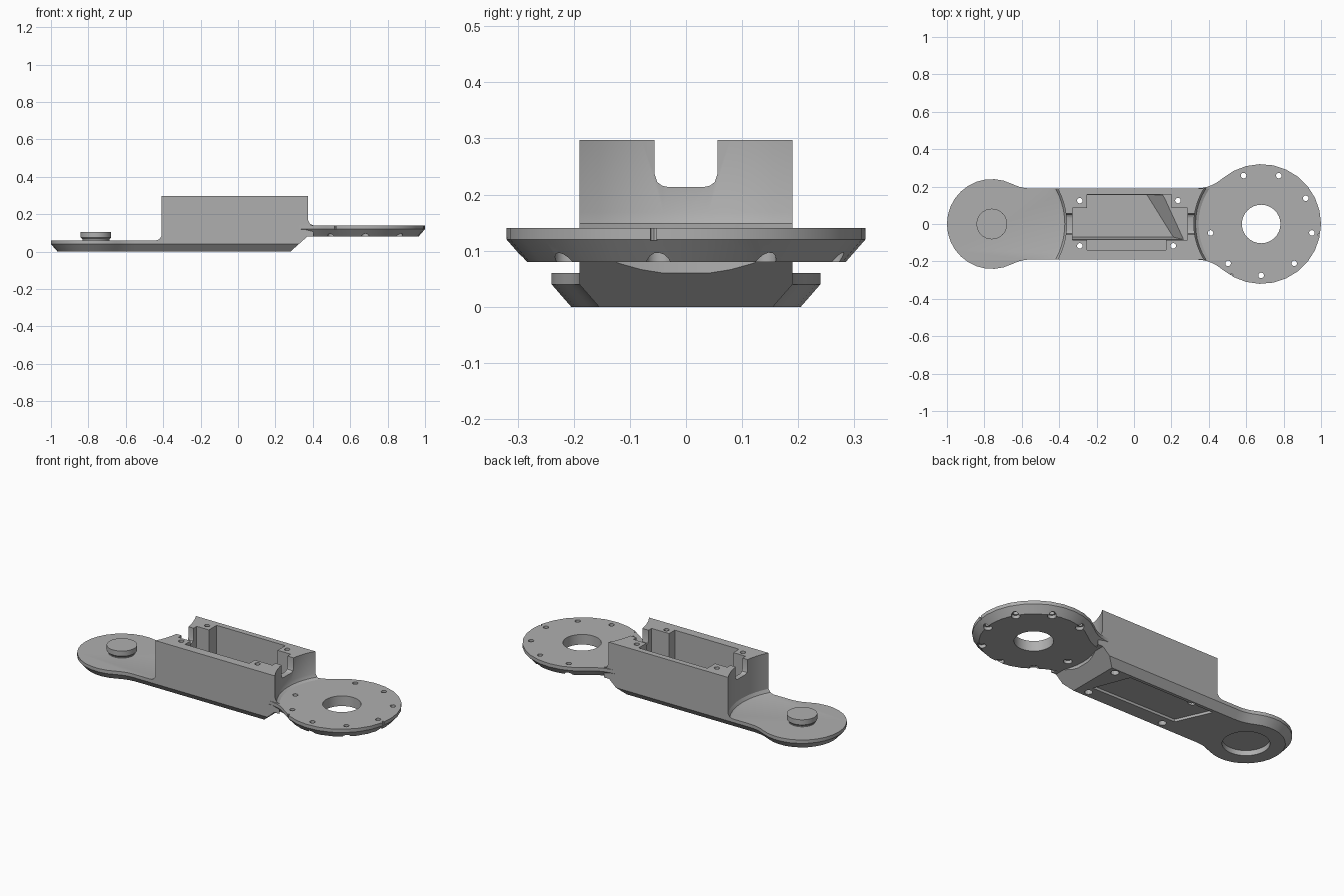
import bpy
import bmesh
from math import sin, cos, pi, sqrt, atan2, asin, radians

cube = bpy.data.objects.get("Cube")
if cube:
    bpy.data.objects.remove(cube, do_unlink=True)

grey = bpy.data.materials.new("plain grey")
grey.use_nodes = True
grey.diffuse_color = (0.43, 0.43, 0.43, 1)
grey.node_tree.nodes["Principled BSDF"].inputs["Base Color"].default_value = grey.diffuse_color

SMALL_X, BIG_X, HALF = -0.76, 0.68, 0.19


def loft(name, rings):
    """Solid through stacked outlines, each given as (points, z)."""
    bm = bmesh.new()
    loops = [[bm.verts.new((x, y, z)) for x, y in pts] for pts, z in rings]
    for a, b in zip(loops, loops[1:]):
        for i in range(len(a)):
            j = (i + 1) % len(a)
            bm.faces.new((a[i], a[j], b[j], b[i]))
    bm.faces.new(loops[0][::-1])
    bm.faces.new(loops[-1])
    bmesh.ops.recalc_face_normals(bm, faces=bm.faces)
    mesh = bpy.data.meshes.new(name)
    bm.to_mesh(mesh)
    bm.free()
    mesh.materials.append(grey)
    ob = bpy.data.objects.new(name, mesh)
    bpy.context.collection.objects.link(ob)
    return ob


def combine(target, tool, operation="DIFFERENCE"):
    """Apply a boolean and discard the tool."""
    mod = target.modifiers.new("combine", "BOOLEAN")
    mod.object, mod.operation, mod.solver = tool, operation, "EXACT"
    bpy.context.view_layer.update()
    graph = bpy.context.evaluated_depsgraph_get()
    mesh = bpy.data.meshes.new_from_object(target.evaluated_get(graph))
    target.modifiers.clear()
    target.data = mesh
    bpy.data.objects.remove(tool, do_unlink=True)


def circle(x, y, r, n=24):
    return [(x + r * cos(2 * pi * i / n), y + r * sin(2 * pi * i / n)) for i in range(n)]


def drill(target, x, y, r, z0, z1, n=20):
    combine(target, loft("drill", [(circle(x, y, r, n), z0), (circle(x, y, r, n), z1)]))


def rect(x0, x1, y0, y1):
    return [(x0, y0), (x1, y0), (x1, y1), (x0, y1)]


def paddle(cx, side, r, blend, x_end, inset=0, n=10):
    """Round end that flows into a straight arm; side is the arm's x direction."""
    d = sqrt((r + blend) ** 2 - (HALF + blend) ** 2)
    phi = atan2(HALF + blend, d)
    half = []
    for i in range(n + 1):
        a = pi + (phi - pi) * i / n
        half.append((cx + side * (r - inset) * cos(a), (r - inset) * sin(a)))
    for i in range(1, 6):
        a = phi + pi + (pi / 2 - phi) * i / 5
        half.append((cx + side * (d + (blend + inset) * cos(a)),
                     HALF + blend + (blend + inset) * sin(a)))
    half.append((x_end, HALF - inset))
    return half + [(x, -y) for x, y in half[:0:-1]]


def housing_outline(r_left, r_right, n=10):
    """Straight sides, ends hollowed concentric with the two round ends."""
    pts = []
    for cx, r, side in ((SMALL_X, r_left, 1), (BIG_X, r_right, -1)):
        a = asin(HALF / r)
        for i in range(n + 1):
            t = a - 2 * a * i / n
            pts.append((cx + side * r * cos(t), side * r * sin(t)))
    return pts


# Lower arm with the small round end
arm = loft("arm_link", [(paddle(SMALL_X, 1, 0.24, 0.226, 0.5, inset), z)
                        for inset, z in ((0.035, 0), (0, 0.04), (0, 0.06))])

# Housing with filleted feet
housing = loft("housing", [(housing_outline(a, b), z) for z, a, b in (
    (0.045, 0.375, 0.335), (0.06, 0.375, 0.335), (0.067, 0.39, 0.335),
    (0.085, 0.40, 0.335), (0.14, 0.40, 0.335), (0.148, 0.40, 0.351),
    (0.168, 0.40, 0.36), (0.297, 0.40, 0.36))])
combine(arm, housing, "UNION")

# Sloped underside leading up to the big round end
combine(arm, loft("slope_cutter", [(rect(0.224, 0.9, -0.4, 0.4), -0.05),
                                   (rect(0.37, 0.9, -0.4, 0.4), 0.08)]))
big_end = loft("big_end", [(paddle(BIG_X, -1, 0.32, 0.216, 0.325, inset), z)
                           for inset, z in ((0.035, 0.08), (0, 0.12), (0, 0.14))])
combine(arm, big_end, "UNION")

# Deep pocket with a slanted ramp end
deep = [([(-0.33, y), (xf, y), (xb, 0.155), (-0.25, 0.155), (-0.25, 0.085), (-0.33, 0.085)], z)
        for y, xf, xb, z in ((-0.07, 0.21, 0.07, 0.04), (-0.085, 0.27, 0.16, 0.105))]
combine(arm, loft("pocket_cutter", deep))

# Upper pocket leaving a screw post in each corner
post_outline = [(-0.33, -0.085), (-0.25, -0.085), (-0.25, -0.138), (0.17, -0.138),
                (0.17, -0.085), (0.285, -0.085), (0.285, 0.085), (0.2, 0.085),
                (0.2, 0.157), (-0.25, 0.157), (-0.25, 0.085), (-0.33, 0.085)]
combine(arm, loft("pocket_cutter", [(post_outline, 0.1), (post_outline, 0.4)]))

# Cable notch with rounded floor through both end walls
notch = [(rect(-0.5, 0.5, -w, w), z) for w, z in (
    (0.03, 0.213), (0.042, 0.2155), (0.051, 0.222), (0.056, 0.237), (0.056, 0.4))]
combine(arm, loft("notch_cutter", notch))

# Shallow slanted panel recess underneath
panel = [(0.22, -0.07), (0.14, 0.137), (-0.42, 0.137), (-0.33, -0.065)]
combine(arm, loft("panel_cutter", [(panel, -0.05), (panel, 0.015)]))

# Housing screws with counterbores
for x, y in ((-0.29, 0.125), (0.235, 0.125), (-0.29, -0.117), (0.21, -0.117)):
    drill(arm, x, y, 0.015, -0.1, 0.4, 12)
    drill(arm, x, y, 0.022, -0.1, 0.03, 12)

# Big end: centre bore, screw ring and two rim marks
drill(arm, BIG_X, 0, 0.103, 0, 0.3, 32)
for k in (0, 1, 2, 3, 4, 5, 7, 8):
    a = radians(-90 + 40 * k)
    x, y = BIG_X + 0.275 * cos(a), 0.275 * sin(a)
    drill(arm, x, y, 0.015, 0, 0.3, 12)
    drill(arm, x, y, 0.023, 0, 0.099, 16)
for a in (radians(-10.5), radians(-120)):
    drill(arm, BIG_X + 0.315 * cos(a), 0.315 * sin(a), 0.007, 0.118, 0.2, 8)

# Small end: round recess below and flanged peg above
drill(arm, SMALL_X, 0, 0.125, -0.1, 0.03, 32)
peg = loft("pivot_peg", [(circle(SMALL_X, 0, r, 32), z) for r, z in (
    (0.072, 0.05), (0.072, 0.066), (0.082, 0.076), (0.082, 0.106))])

for ob in (arm, peg):
    bpy.ops.object.select_all(action="DESELECT")
    ob.select_set(True)
    bpy.context.view_layer.objects.active = ob
    bpy.ops.object.shade_smooth_by_angle(angle=radians(25))
